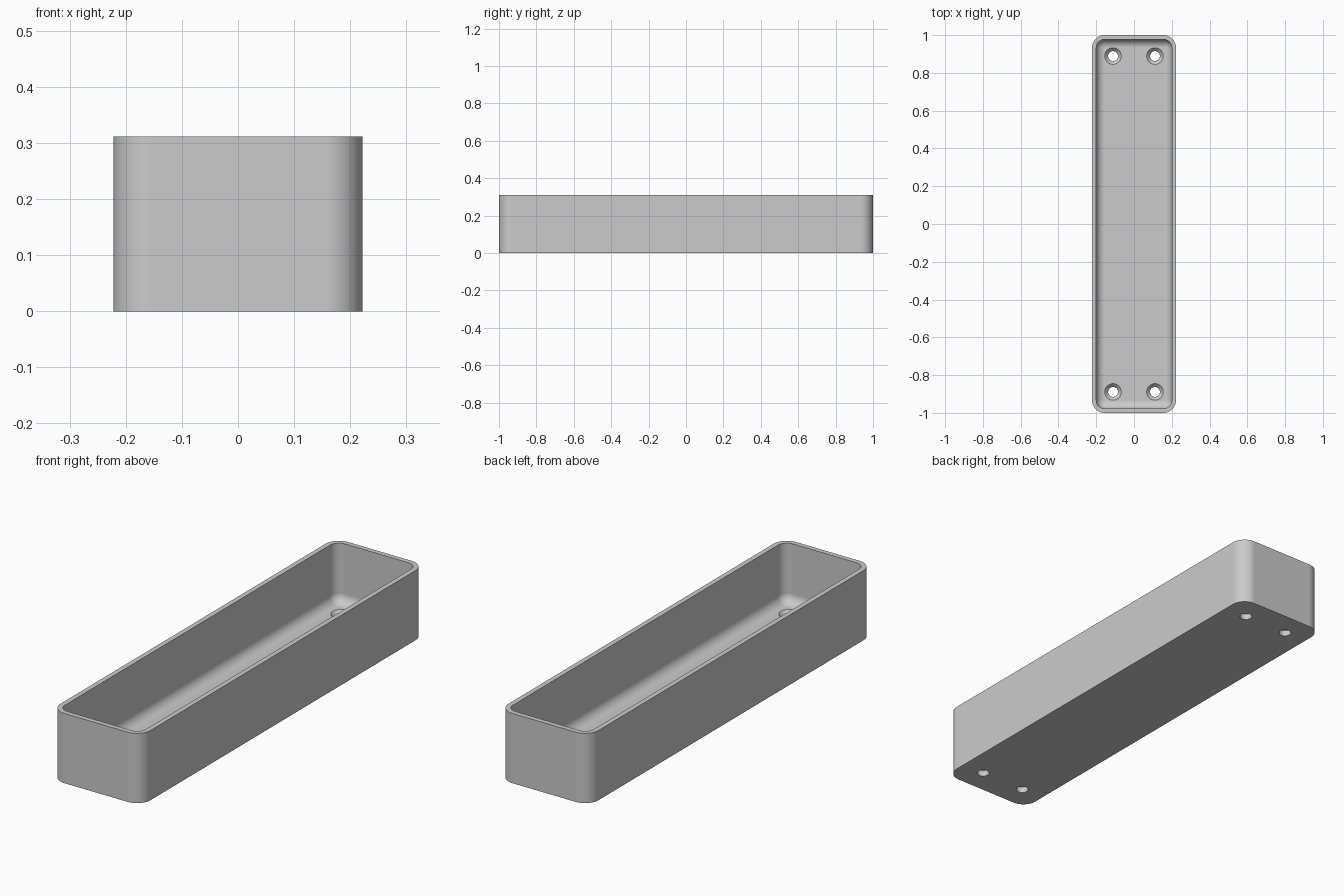
import bpy, bmesh
from math import sin, cos, pi

cube = bpy.data.objects.get("Cube")
if cube:
    bpy.data.objects.remove(cube, do_unlink=True)

UNIT = 2 / 90                     # one design unit
HALF_X, HALF_Y, HEIGHT = 10 * UNIT, 45 * UNIT, 14 * UNIT
CORNER, WALL, FLOOR, FILLET = 3 * UNIT, UNIT, 2 * UNIT, 2 * UNIT

grey = bpy.data.materials.new("light grey")
grey.use_nodes = True
grey.diffuse_color = (0.6, 0.6, 0.6, 1)
grey.node_tree.nodes["Principled BSDF"].inputs["Base Color"].default_value = (0.6, 0.6, 0.6, 1)


def make_object(name, bm):
    bmesh.ops.remove_doubles(bm, verts=bm.verts, dist=1e-5)
    bmesh.ops.recalc_face_normals(bm, faces=bm.faces)
    mesh = bpy.data.meshes.new(name)
    bm.to_mesh(mesh)
    bm.free()
    mesh.materials.append(grey)
    obj = bpy.data.objects.new(name, mesh)
    bpy.context.collection.objects.link(obj)
    return obj


def loft(bm, rings):
    """Skin a stack of equal-length rings and cap both ends."""
    loops = [[bm.verts.new(p) for p in ring] for ring in rings]
    for a, b in zip(loops, loops[1:]):
        for i in range(len(a)):
            j = (i + 1) % len(a)
            bm.faces.new((a[i], a[j], b[j], b[i]))
    bm.faces.new(loops[0])
    bm.faces.new(loops[-1])


def rounded_ring(inset, z, steps=12):
    """Rounded rectangle, offset inwards from the outer wall."""
    r = max(CORNER - inset, 1e-7)
    cx, cy = HALF_X - inset - r, HALF_Y - inset - r
    ring = []
    for q, (sx, sy) in enumerate(((1, 1), (-1, 1), (-1, -1), (1, -1))):
        for k in range(steps + 1):
            a = (q + k / steps) * pi / 2
            ring.append((sx * cx + r * cos(a), sy * cy + r * sin(a), z))
    return ring


# Tray: outer wall, rim, inner wall, filleted floor
rings = [rounded_ring(0, 0), rounded_ring(0, HEIGHT), rounded_ring(WALL, HEIGHT)]
for k in range(11):
    a = k / 10 * pi / 2
    rings.append(rounded_ring(WALL + FILLET * (1 - cos(a)), FLOOR + FILLET * (1 - sin(a))))
bm = bmesh.new()
loft(bm, rings)
tray = make_object("tray", bm)

# Four countersunk screw holes
SHAFT, HEAD, OVER = 0.026, 0.044, 0.01
SINK = HEAD - SHAFT
profile = ((SHAFT, -OVER), (SHAFT, FLOOR - SINK), (HEAD, FLOOR), (HEAD, FLOOR + OVER))
bm = bmesh.new()
for sx in (-1, 1):
    for sy in (-1, 1):
        x, y = sx * 5 * UNIT, sy * 40 * UNIT
        loft(bm, [[(x + r * cos(t * pi / 20), y + r * sin(t * pi / 20), z)
                   for t in range(40)] for r, z in profile])
cutter = make_object("screw_hole_cutter", bm)
cutter.hide_render = True

cut = tray.modifiers.new("screw holes", "BOOLEAN")
cut.operation = "DIFFERENCE"
cut.solver = "EXACT"
cut.object = cutter
bpy.ops.object.select_all(action="DESELECT")
tray.select_set(True)
bpy.context.view_layer.objects.active = tray
bpy.ops.object.modifier_apply(modifier=cut.name)
bpy.data.objects.remove(cutter, do_unlink=True)

# Smooth corners and fillets, crisp rim and hole edges
bpy.ops.object.shade_smooth_by_angle(angle=pi / 6)
weighted = tray.modifiers.new("weighted normals", "WEIGHTED_NORMAL")
weighted.keep_sharp = True
